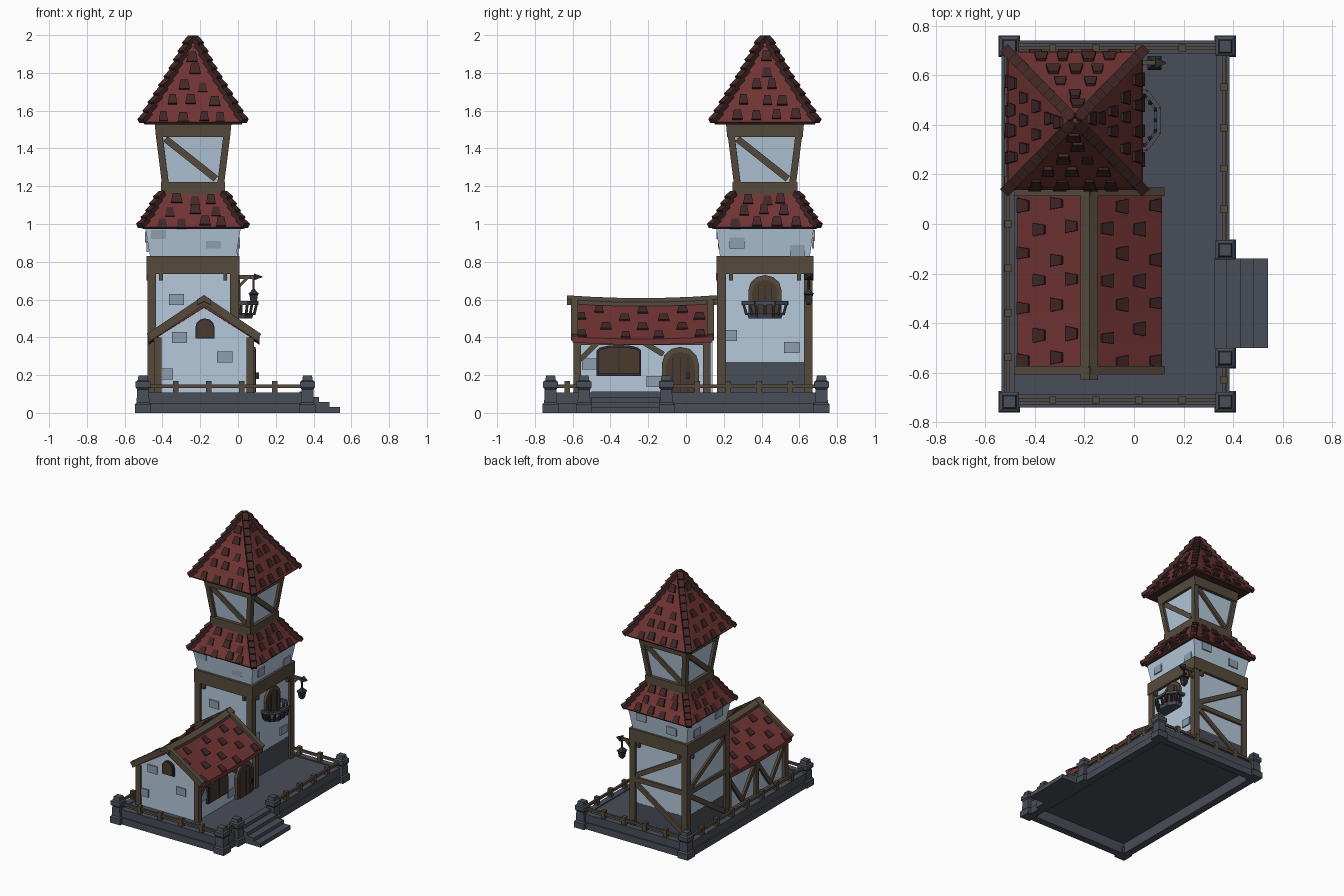
import bpy, bmesh, math, random
from mathutils import Vector as V

if "Cube" in bpy.data.objects:
    bpy.data.objects.remove(bpy.data.objects["Cube"])

random.seed(4)
Z = V((0, 0, 1))
DIRS = [V((0, -1, 0)), V((1, 0, 0)), V((0, 1, 0)), V((-1, 0, 0))]


def mat(name, r, g, b):
    m = bpy.data.materials.new(name)
    m.diffuse_color = (r, g, b, 1)
    m.use_nodes = True
    m.node_tree.nodes["Principled BSDF"].inputs["Base Color"].default_value = m.diffuse_color
    return m


PLASTER = mat("pale plaster", .46, .58, .70)
BRICK = mat("plaster brick", .27, .34, .42)
RED = mat("red roof", .165, .034, .034)
DARK = mat("dark roof tile", .055, .02, .02)
WOOD = mat("timber", .094, .07, .048)
DOOR = mat("dark door wood", .068, .044, .028)
STONE = mat("grey stone", .066, .074, .096)
IRON = mat("dark iron", .026, .026, .034)


def skin(name, rings, m, under=None):
    """Bridge closed rings of points and cap both ends."""
    bm = bmesh.new()
    rs = [[bm.verts.new(p) for p in r] for r in rings]
    k = len(rs[0])
    for a, b in zip(rs, rs[1:]):
        for i in range(k):
            bm.faces.new((a[i], a[(i + 1) % k], b[(i + 1) % k], b[i]))
    bm.faces.new(rs[0][::-1])
    bm.faces.new(rs[-1])
    bmesh.ops.recalc_face_normals(bm, faces=bm.faces)
    if under:
        for f in bm.faces:
            f.material_index = int(f.normal.z < -.5)
    me = bpy.data.meshes.new(name)
    bm.to_mesh(me)
    bm.free()
    me.materials.append(m)
    if under:
        me.materials.append(under)
    ob = bpy.data.objects.new(name, me)
    bpy.context.collection.objects.link(ob)
    return ob


def loft(name, c, rings, m, under=None):
    """Stack of rectangles (z, half x, half y) around c."""
    return skin(name, [[(c[0] + sx * hx, c[1] + sy * hy, z) for sx, sy in
                        ((-1, -1), (1, -1), (1, 1), (-1, 1))] for z, hx, hy in rings], m, under)


def box(name, x0, x1, y0, y1, z0, z1, m):
    return loft(name, ((x0 + x1) / 2, (y0 + y1) / 2),
                [(z, (x1 - x0) / 2, (y1 - y0) / 2) for z in (z0, z1)], m)


def prism(name, pts, o, u, v, n, depth, m):
    base = [V(o) + u * a + v * b for a, b in pts]
    return skin(name, [base, [p + n * depth for p in base]], m)


def beam(name, p, q, w, t, n, m=WOOD):
    p, q = V(p), V(q)
    u = (q - p).normalized()
    n = (n - u * n.dot(u)).normalized()
    L = (q - p).length
    prism(name, [(0, -w / 2), (L, -w / 2), (L, w / 2), (0, w / 2)], p - n * t / 2, u, n.cross(u), n, t, m)


def panel(name, pts, o, n, depth, m):
    """Outline in wall coordinates, pushed outward from a wall."""
    prism(name, pts, o, Z.cross(n), Z, n, depth, m)


def rect(w, h):
    return [(-w / 2, -h / 2), (w / 2, -h / 2), (w / 2, h / 2), (-w / 2, h / 2)]


def arch(w, h, rise):
    return [(-w / 2, 0), (w / 2, 0)] + [(w / 2 * math.cos(a), h - rise + rise * math.sin(a))
                                        for a in [math.pi * i / 6 for i in range(7)]]


def tile(p, up, n):
    u = up.cross(n)
    s = random.uniform(.85, 1.1)
    prism("loose_roof_tile", [(-.028 * s, -.028), (.028 * s, -.028), (.019 * s, .028), (-.019 * s, .028)],
          p - n * .004, u, up, n, .014, DARK)


# --- stone base: hollow rim, floor, steps, pillars
X0, X1, Y = -.525, .375, .73
box("floor", X0 + .02, X1 - .02, -Y + .02, Y - .02, .08, .1, STONE)
for e, z0, z1 in ((.01, 0, .05), (0, .05, .108)):
    for s in (-1, 1):
        ya, yb = sorted((s * (Y + e), s * (Y - .045)))
        box("base_rim_end", X0 - e, X1 + e, ya, yb, z0, z1, STONE)
    box("base_rim_left", X0 - e, X0 + .045, -Y + .045, Y - .045, z0, z1, STONE)
    box("base_rim_right", X1 - .045, X1 + e, -Y + .045, Y - .045, z0, z1, STONE)
for i in range(4):
    box("step", .325, .375 + .055 * i, -.5, -.14, 0, .112 - .027 * i, STONE)
PILLARS = [(-.503, -.717), (-.503, .717), (.368, -.717), (.368, .717), (.368, -.105), (.368, -.54)]
for c in PILLARS:
    loft("stone_pillar", c, [(z, h, h) for z, h in ((0, .043), (.045, .043), (.055, .034), (.125, .031),
         (.135, .039), (.165, .039), (.172, .028), (.197, .024))], STONE)


# --- low wooden fence
def fence(p, q, n):
    p, q = V((*p, .142)), V((*q, .142))
    beam("fence_rail", p, q, .018, .016, (q - p).cross(Z))
    for i in range(n):
        c = p.lerp(q, (i + 1) / (n + 1))
        box("fence_post", c.x - .015, c.x + .015, c.y - .015, c.y + .015, .1, .168, WOOD)


fence((-.503, -.71), (.368, -.71), 4)
fence((-.503, .71), (.368, .71), 4)
fence((-.508, -.717), (-.508, .717), 7)
fence((.362, -.105), (.362, .717), 4)
fence((.362, -.717), (.362, -.54), 1)

# --- tower shaft
C = (-.238, .418)
CV = V((*C, 0))
loft("tower_stone_foot", C, [(.1, .226, .238), (.27, .226, .238)], STONE)
loft("tower_wall", C, [(.27, .225, .237), (.8, .225, .237)], PLASTER)
loft("tower_belt_beam", C, [(.735, .247, .257), (.83, .247, .257)], WOOD)
loft("tower_flared_wall", C, [(.83, .228, .238), (.975, .252, .258)], PLASTER)
for sx in (-1, 1):
    for sy in (-1, 1):
        loft("tower_post", (C[0] + sx * .219, C[1] + sy * .23), [(.1, .023, .023), (.74, .023, .023)], WOOD)
for n in DIRS:
    u = Z.cross(n)
    d, w = (.23, .21) if n.x == 0 else (.222, .22)
    f = CV + n * (.243 if n.x == 0 else .231)
    for s in (-1, 1):  # small brackets under the belt
        beam("belt_bracket", f + u * s * (w - .03) + Z * .72, f + u * s * (w - .05) + Z * .72, .04, .03, n)
    if n.y > 0 or n.x < 0:  # timber framing on hidden sides
        beam("tower_mid_beam", f - u * w + Z * .45, f + u * w + Z * .45, .035, .02, n)
        beam("tower_brace", f - u * w + Z * .47, f + u * w + Z * .71, .035, .018, n)
        beam("tower_brace", f - u * w + Z * .43, f + u * w + Z * .14, .035, .018, n)


# --- tower roofs: curved pyramids with hip caps and loose tiles
def roof(name, prof, caps, rows):
    def half(z):
        for (a, ha), (b, hb) in zip(prof, prof[1:]):
            if z <= b:
                return ha + (hb - ha) * (z - a) / (b - a)
        return prof[-1][1]
    z0, z1 = prof[0][0], prof[-1][0]
    loft(name, C, [(z0 - .012, prof[0][1] - .01, prof[0][1] - .004)] +
         [(z, h, h * 1.02) for z, h in prof], RED, DARK)
    for sx in (-1, 1):
        for sy in (-1, 1):
            out = V((sx, sy, 0)).normalized()
            pt = lambda z: CV + V((sx * half(z), sy * half(z) * 1.02, z))
            for i in range(caps):
                a = pt(z0 + (z1 - z0) * i / caps)
                b = pt(z0 + (z1 - z0) * min(1, (i + 1.15) / caps))
                n = out + Z * .6
                beam("hip_tile", a + n * .01, b - n * .004, .042, .026, n, DARK)
    for n in DIRS:
        u = Z.cross(n)
        for r, z in enumerate(rows):
            up = (Z * .04 + n * (half(z + .02) - half(z - .02))).normalized()
            room = half(z) - .05
            k = max(1, round(room * 2 / .105))
            for i in range(k):
                a = (-1 + 2 * (i + .5) / k) * room + random.uniform(-.014, .014)
                h = half(z) * (1 if n.x else 1.02)
                tile(CV + n * h + u * a + Z * (z + random.uniform(-.012, .012)), up, u.cross(up))


roof("lower_tower_roof", [(.985, .275), (1.06, .225), (1.165, .165)], 5, (1.01, 1.07, 1.13))
roof("upper_tower_roof", [(1.54, .268), (1.64, .208), (1.8, .108), (1.99, .008)], 10,
     (1.57, 1.65, 1.73, 1.81, 1.88))

# --- top room
loft("top_room_sill", C, [(1.16, .17, .172), (1.222, .17, .172)], WOOD)
loft("top_room_wall", C, [(1.2, .143, .143), (1.48, .178, .178)], PLASTER)
loft("top_room_header", C, [(1.46, .196, .2), (1.53, .203, .206)], WOOD)
for i, n in enumerate(DIRS):
    u = Z.cross(n)
    c = (n + u).normalized() * math.sqrt(2)
    beam("top_room_post", CV + c * .146 + Z * 1.21, CV + c * .18 + Z * 1.48, .036, .036, n)
    beam("top_room_brace", CV + n * .176 - u * .145 + Z * 1.45, CV + n * .152 + u * .12 + Z * 1.24, .036, .022, n)

# --- house body
HX = -.18
FRONT, RIGHT, BACK, LEFT = DIRS
panel("house_wall", [(-.24, .1), (.24, .1), (.24, .41), (0, .575), (-.24, .41)], (HX, -.58, 0), FRONT, -.72, PLASTER)
for s in (-1, 1):
    for y in (-.575, .11):
        loft("house_post", (HX + s * .245, y), [(.1, .02, .02), (.4, .02, .02)], WOOD)
    x = HX + s * .247
    beam("house_eave_beam", (x, -.58, .375), (x, .12, .375), .03, .03, RIGHT * s)
    for y in (-.59, .13):
        beam("gable_beam", (HX - s * .008, y, .602), (HX + s * .292, y, .4), .042, .036, FRONT)
xr, xl = HX + .245, HX - .247
beam("eave_brace", (xr, -.56, .28), (xr, -.47, .37), .028, .02, RIGHT)
beam("eave_brace", (xr, -.12, .31), (xr, -.22, .37), .028, .02, RIGHT)
beam("left_mid_post", (xl, -.23, .1), (xl, -.23, .37), .035, .025, LEFT)
for y in (-.57, -.23):
    beam("left_brace", (xl, y, .35), (xl, y + .17, .12), .03, .02, LEFT)
    beam("left_brace", (xl, y + .34, .35), (xl, y + .17, .12), .03, .02, LEFT)

# --- house roof with sagging ridge
sag = lambda y: -.014 * (1 - ((y + .235) / .39) ** 2)
side = [(-.293, .375), (0, .56), (.293, .375), (.293, .405), (0, .602), (-.293, .405)]
ridge = [(-.035, .572), (0, .59), (.035, .572), (.035, .6), (0, .622), (-.035, .6)]
for name, sec, ya, yb, m in (("house_roof", side, -.6, .14, RED), ("house_ridge", ridge, -.63, .165, WOOD)):
    ys = [ya + (yb - ya) * i / 6 for i in range(7)]
    skin(name, [[(HX + x, y, z + sag(y)) for x, z in sec] for y in ys], m)
for s in (-1, 1):
    up = V((-s * .293, 0, .197)).normalized()
    n = V((s * .197, 0, .293)).normalized()
    for i in range(7):
        y = -.545 + .104 * i
        for x in ((.07, .2) if i % 2 else (.13, .265)):
            tile(V((HX + s * x, y + random.uniform(-.02, .02), .602 - x * .672 + sag(y))), up, n)

# --- doors and windows
panel("house_door_frame", arch(.195, .25, .09), (.06, -.03, .1), RIGHT, .025, WOOD)
panel("house_door", arch(.155, .225, .08), (.06, -.03, .1), RIGHT, .032, DOOR)
for k in (-.04, 0, .04):
    panel("door_plank_gap", rect(.006, .18), (.09, -.03 + k, .2), RIGHT, .005, IRON)
loft("door_knocker", (.1, .01), [(.18, .01, .008), (.215, .01, .008)], IRON)
panel("shutter_frame", arch(.235, .165, .03), (.06, -.355, .195), RIGHT, .022, IRON)
panel("shutters", arch(.215, .145, .025), (.06, -.355, .205), RIGHT, .032, DOOR)
panel("shutter_gap", rect(.006, .13), (.09, -.355, .275), RIGHT, .005, IRON)
panel("gable_window_frame", arch(.1, .105, .045), (-.175, -.58, .395), FRONT, .014, IRON)
panel("gable_window", arch(.08, .09, .038), (-.175, -.58, .402), FRONT, .02, DOOR)
wx = C[0] + .225
panel("balcony_door_frame", arch(.175, .2, .08), (wx, .418, .53), RIGHT, .018, WOOD)
panel("balcony_door", arch(.135, .175, .065), (wx, .418, .53), RIGHT, .024, DOOR)
for k in (-.035, 0, .035):
    panel("balcony_door_gap", rect(.006, .14), (wx + .022, .418 + k, .61), RIGHT, .005, IRON)

# --- balcony
plan = [(-.015, -.115), (.05, -.115), (.1, -.05), (.1, .05), (.05, .115), (-.015, .115)]
skin("balcony_floor", [[(x * k, .418 + y * k, z) for x, y in plan]
                       for z, k in ((.5, .75), (.515, .8), (.53, .85))], STONE)
for (xa, ya), (xb, yb) in zip(plan, plan[1:]):
    a, b = V((xa, .418 + ya, .582)), V((xb, .418 + yb, .582))
    beam("balcony_rail", a, b, .02, .018, (b - a).cross(Z), STONE)
    for t in (0, .5):
        p = a.lerp(b, t)
        q = V((p.x * .85, .418 + (p.y - .418) * .85, .52))
        beam("balcony_baluster", q, p, .014, .014, RIGHT, IRON)

# --- hanging lantern
beam("lantern_arm", (-.01, .65, .72), (.09, .65, .72), .02, .018, FRONT)
skin("lantern_arm_tip", [[(.085, .65 + y, .72 + z) for y, z in rect(.045, .035)],
                         [(.13, .65 + y, .72 + z) for y, z in rect(.004, .004)]], IRON)
beam("lantern_strut", (-.005, .65, .66), (.05, .65, .715), .015, .012, FRONT)
beam("lantern_chain", (.083, .65, .72), (.083, .65, .64), .01, .01, FRONT, IRON)
loft("lantern", (.083, .65), [(z, h, h) for z, h in ((.57, .008), (.583, .016), (.625, .022),
     (.63, .028), (.65, .01), (.655, .006))], IRON)

# --- exposed bricks in the plaster
for n, a, z, d in ((FRONT, -.325, .6, .181), (FRONT, -.42, .95, .17), (FRONT, -.13, .9, .178),
                   (FRONT, -.31, .4, -.58), (FRONT, -.07, .295, -.58), (FRONT, -.385, .205, -.58),
                   (RIGHT, .27, .9, .002), (RIGHT, .59, .86, -.006), (RIGHT, .23, .41, -.013),
                   (RIGHT, .56, .345, -.013), (RIGHT, -.51, .26, .06), (RIGHT, -.17, .165, .06),
                   (BACK, -.35, .9, .668), (BACK, -.1, .94, .674), (LEFT, .3, .93, -.483), (LEFT, .55, .88, -.475)):
    o = (a, d, z) if n.x == 0 else (d, a, z)
    panel("plaster_brick", rect(.08, .058), o, n, .009, BRICK)
